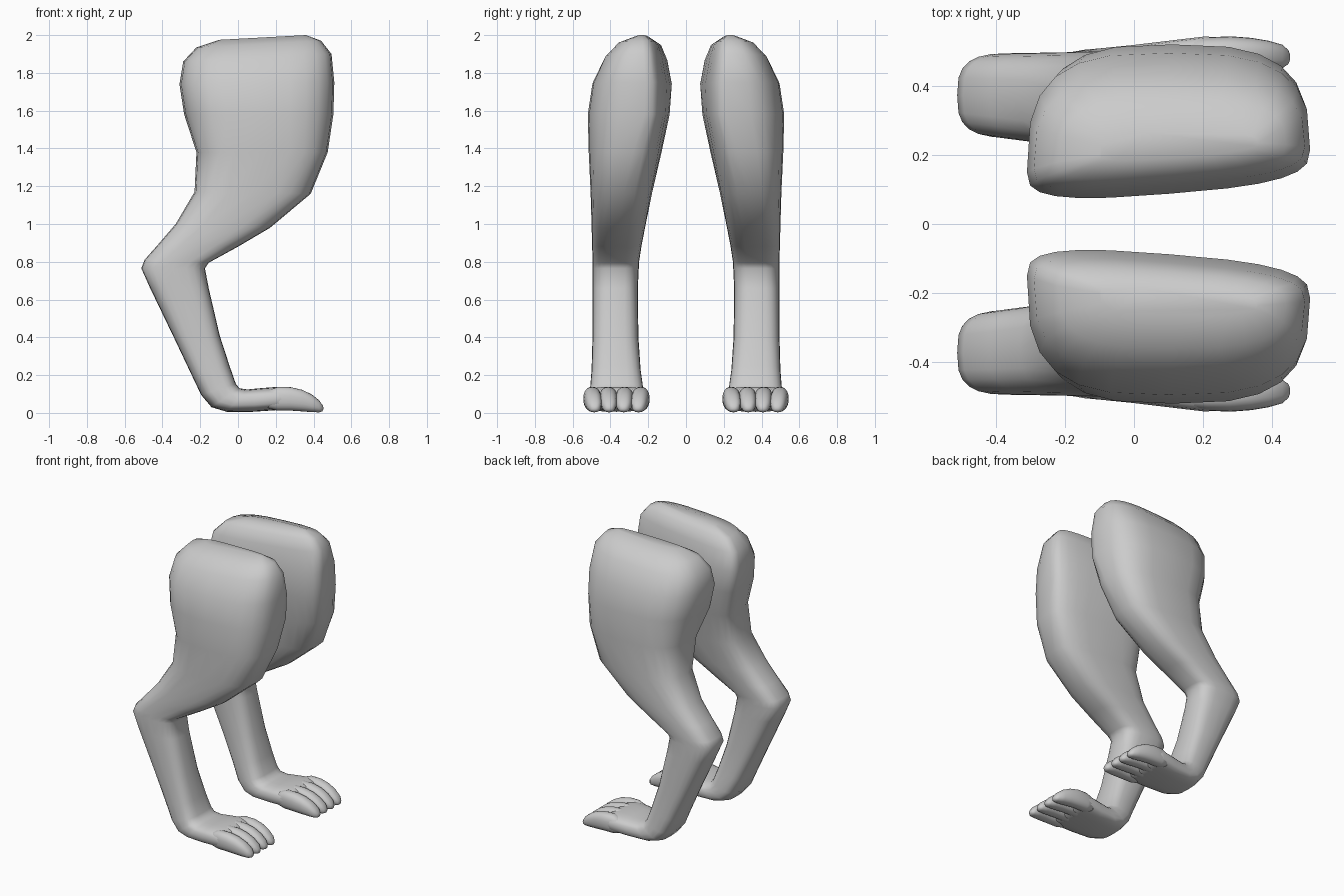
import bpy, bmesh
from math import sin, cos, pi

SEG = 24


def spow(v, e):
    return (1 if v >= 0 else -1) * abs(v) ** e


def loft(bm, rings, e):
    """Skin rings: back x,z, front x,z, inner y, outer y, edge y at back and front."""
    loops = []
    for bx, bz, fx, fz, y0, y1, yb, yf in rings:
        loop = []
        for i in range(SEG):
            a = 2 * pi * i / SEG
            u, s = spow(cos(a), e), spow(sin(a), e)
            t = (u + 1) / 2
            yt = yb + (yf - yb) * t
            y = yt + s * ((y1 - yt) if s > 0 else (yb - y0))
            loop.append(bm.verts.new((bx + (fx - bx) * t, y, bz + (fz - bz) * t)))
        loops.append(loop)
    for a, b in zip(loops, loops[1:]):
        for i in range(SEG):
            j = (i + 1) % SEG
            bm.faces.new((a[i], a[j], b[j], b[i]))
    bm.faces.new(loops[0])
    bm.faces.new(loops[-1])


def finish(bm, name):
    bmesh.ops.recalc_face_normals(bm, faces=bm.faces)
    for f in bm.faces:
        f.smooth = True
    me = bpy.data.meshes.new(name)
    bm.to_mesh(me)
    bm.free()
    ob = bpy.data.objects.new(name, me)
    bpy.context.collection.objects.link(ob)
    m = ob.modifiers.new("Mirror", 'MIRROR')
    m.use_axis = (False, True, False)
    m.use_mirror_merge = False


# Leg: thigh, knee, shin and foot in one skin
thigh = [
    (-.10, 1.975, .36, 2.0, .175, .265, .20, .235),
    (-.22, 1.935, .44, 1.97, .115, .36, .18, .23),
    (-.29, 1.86, .495, 1.90, .08, .43, .16, .225),
    (-.31, 1.74, .51, 1.75, .055, .495, .15, .215),
    (-.285, 1.58, .505, 1.58, .07, .52, .17, .22),
    (-.22, 1.38, .475, 1.38, .115, .515, .24, .28),
    (-.23, 1.17, .385, 1.16, .17, .505, .31, .33),
    (-.33, 1.0, .17, .98, .215, .50, .36, .36),
]
lower = [
    (-.42, .895, 0, .88, .235, .497),
    (-.495, .81, -.155, .795, .248, .495),
    (-.512, .765, -.175, .765, .25, .495),
    (-.465, .66, -.155, .66, .255, .495),
    (-.335, .39, -.097, .41, .252, .495),
    (-.245, .20, -.045, .25, .24, .50),
    (-.195, .095, -.012, .155, .226, .508),
    (-.14, .03, .008, .13, .222, .512),
    (-.06, .006, .05, .124, .217, .518),
    (.08, .006, .11, .13, .207, .53),
    (.20, .014, .21, .138, .196, .543),
    (.25, .02, .26, .125, .198, .54),
    (.275, .045, .28, .095, .22, .52),
]
bm = bmesh.new()
loft(bm, thigh + [r + ((r[4] + r[5]) / 2,) * 2 for r in lower], .65)
finish(bm, "leg")

# Toes: x, bottom, top, half width
profile = [(.14, .03, .11, .035), (.21, .012, .138, .044), (.28, .012, .136, .047),
           (.34, .008, .122, .046), (.39, .004, .098, .042), (.43, .003, .066, .034),
           (.447, .008, .042, .02), (.452, .018, .03, .008)]
bm = bmesh.new()
for k in range(4):
    yc = .240 + .0855 * k
    rings = []
    for x, z0, z1, w in profile:
        y = yc + (.37 - yc) * max(0, x - .3) * .7
        rings.append((x, z0, x, z1, y - w, y + w, y, y))
    loft(bm, rings, .85)
finish(bm, "toes")
